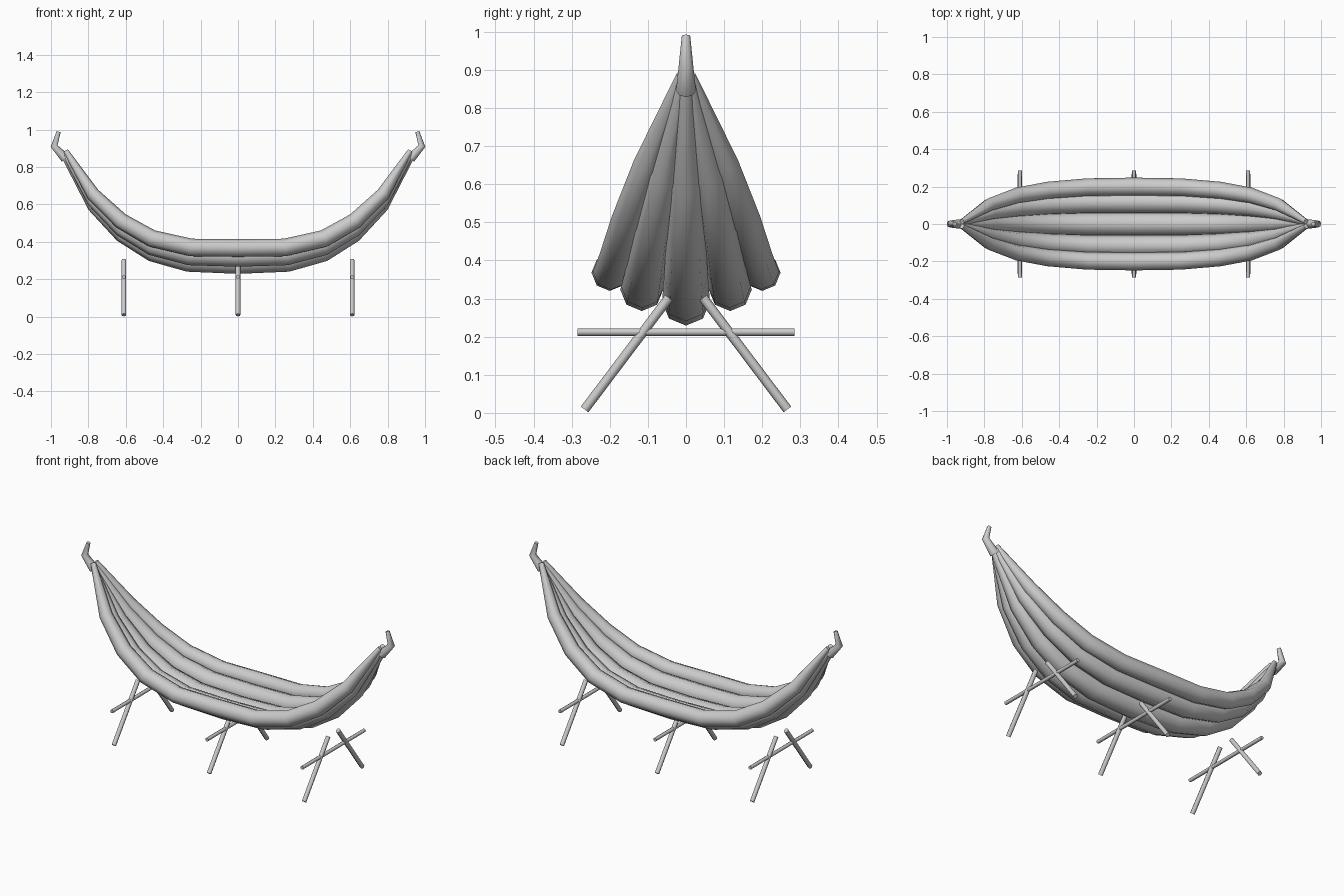
import bpy, bmesh, math
from mathutils import Vector

if "Cube" in bpy.data.objects:
    bpy.data.objects.remove(bpy.data.objects["Cube"])


def tube(name, path, radii, sides, ref, spin=0.0):
    """Capped tube swept along a path, smooth sides and flat ends."""
    pts = [Vector(p) for p in path]
    bm = bmesh.new()
    rings = []
    for i, p in enumerate(pts):
        back = (p - pts[i - 1]).normalized() if i else Vector()
        ahead = (pts[i + 1] - p).normalized() if i < len(pts) - 1 else Vector()
        t = (back + ahead).normalized()
        u = (Vector(ref) - t * t.dot(Vector(ref))).normalized()
        v = t.cross(u)
        ring = []
        for k in range(sides):
            a = 2 * math.pi * k / sides + spin
            ring.append(bm.verts.new(p + radii[i] * (u * math.cos(a) + v * math.sin(a))))
        rings.append(ring)
    for r0, r1 in zip(rings, rings[1:]):
        for k in range(sides):
            j = (k + 1) % sides
            bm.faces.new((r0[k], r0[j], r1[j], r1[k])).smooth = True
    bm.faces.new(rings[0][::-1])
    bm.faces.new(rings[-1])
    bmesh.ops.recalc_face_normals(bm, faces=bm.faces)
    me = bpy.data.meshes.new(name)
    bm.to_mesh(me)
    bm.free()
    ob = bpy.data.objects.new(name, me)
    bpy.context.collection.objects.link(ob)
    return ob


# Half-length stations (x, y, z) of keel and outer bundles, middle to tip
keel = [(0, 0, .292), (.265, 0, .302), (.455, 0, .352), (.615, 0, .447), (.765, 0, .597), (.925, 0, .855)]
outer = [(0, .2, .368), (.25, .197, .37), (.46, .18, .418), (.625, .152, .512), (.775, .102, .655), (.92, .012, .885)]
keel_r = [.063, .062, .058, .052, .043, .018]
outer_r = [.048, .047, .046, .043, .036, .014]


def mirrored(half):
    return [(-x, y, z) for x, y, z in half[:0:-1]] + list(half)


# Hull bundles
for label, f, sy in (("keel_bundle", 0, 1), ("left_middle_bundle", .42, 1), ("right_middle_bundle", .42, -1),
                     ("left_outer_bundle", 1, 1), ("right_outer_bundle", 1, -1)):
    half, rad = [], []
    for a, b, ra, rb in zip(keel, outer, keel_r, outer_r):
        p = Vector(a).lerp(Vector(b), f)
        if 0 < f < 1:
            p.y = b[1] * .58
        half.append((p.x, p.y * sy, p.z))
        rad.append(ra + (rb - ra) * f)
    tube(label, mirrored(half), rad[:0:-1] + rad, 8, (0, 1, 0))

# Curled prow and stern tips
for s, label in ((1, "prow_tip"), (-1, "stern_tip")):
    tube(label, [(s * .922, 0, .846), (s * .983, 0, .912), (s * .959, 0, .989)],
         [.026, .019, .011], 8, (0, 1, 0))

# Trestle stands: two splayed legs and a crossbar each
for i, x in enumerate((-.61, 0, .61)):
    for s, label in ((-1, "front"), (1, "back")):
        tube(f"{label}_leg_{i}", [(x, s * .266, .009), (x, s * .045, .302)], [.0125] * 2, 8, (1, 0, 0))
    tube(f"crossbar_{i}", [(x, -.285, .212), (x, .285, .212)], [.01] * 2, 8, (1, 0, 0))
